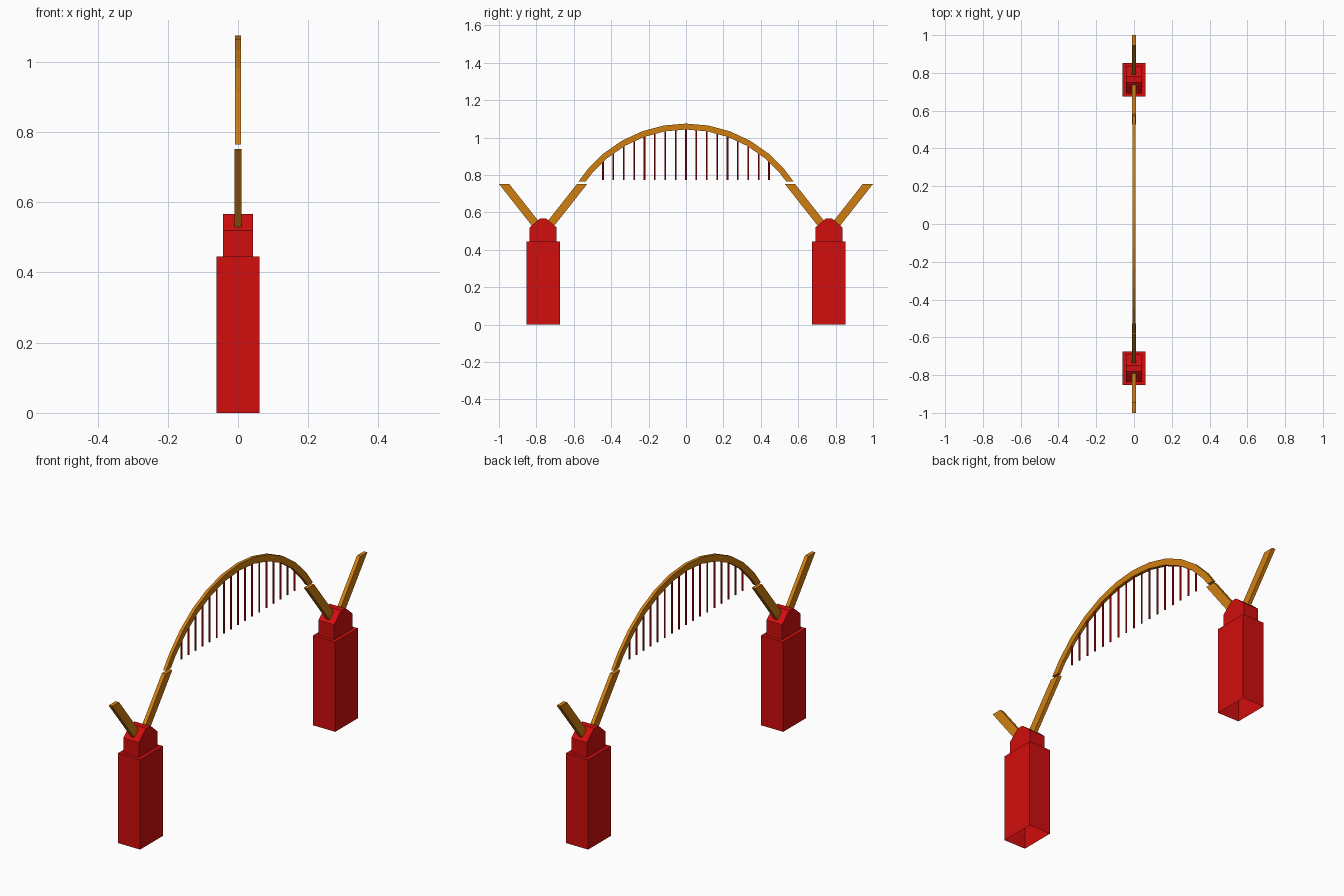
import bpy, bmesh, math
from mathutils import Matrix

cube = bpy.data.objects.get("Cube")
if cube:
    bpy.data.objects.remove(cube, do_unlink=True)


def material(name, rgb):
    m = bpy.data.materials.new(name)
    m.use_nodes = True
    m.diffuse_color = (*rgb, 1)
    m.node_tree.nodes["Principled BSDF"].inputs["Base Color"].default_value = (*rgb, 1)
    return m


RED = material("bridge red", (0.64, 0.004, 0.004))
ORANGE = material("warm orange", (0.63, 0.21, 0.005))


def finish(name, bm, mat):
    bmesh.ops.recalc_face_normals(bm, faces=bm.faces)
    mesh = bpy.data.meshes.new(name)
    bm.to_mesh(mesh)
    bm.free()
    mesh.materials.append(mat)
    obj = bpy.data.objects.new(name, mesh)
    bpy.context.collection.objects.link(obj)
    return obj


def prism(bm, profile, half_width):
    """Extrude a closed (y, z) profile across x."""
    face = bm.faces.new([bm.verts.new((-half_width, y, z)) for y, z in profile])
    new = bmesh.ops.extrude_face_region(bm, geom=[face])["geom"]
    verts = [v for v in new if isinstance(v, bmesh.types.BMVert)]
    bmesh.ops.translate(bm, verts=verts, vec=(2 * half_width, 0, 0))


TOWER_Y = 0.764
PIER_TOP = 0.445

for end, side in (("front", -1), ("back", 1)):
    centre = side * TOWER_Y

    # Pier: tall box, open underneath
    bm = bmesh.new()
    size = Matrix.Diagonal((0.122, 0.179, PIER_TOP, 1))
    bmesh.ops.create_cube(bm, size=1, matrix=Matrix.Translation((0, centre, PIER_TOP / 2)) @ size)
    bm.normal_update()
    bottom = [f for f in bm.faces if f.normal.z < -0.9]
    bmesh.ops.delete(bm, geom=bottom, context='FACES_ONLY')
    finish(f"{end}_pier", bm, RED)

    # Cap with sloping shoulders
    half = [(0.0725, PIER_TOP), (0.0725, 0.519), (0.031, 0.556), (0.016, 0.567)]
    outline = half + [(-y, z) for y, z in reversed(half)]
    bm = bmesh.new()
    prism(bm, [(centre + y, z) for y, z in outline], 0.043)
    finish(f"{end}_pier_cap", bm, RED)

    # Slanted struts cut level at their tops
    strut = [(0.236, 0.752), (0.181, 0.752), (-0.002, 0.52), (0.053, 0.52)]
    for label, way in (("outer", side), ("inner", -side)):
        bm = bmesh.new()
        prism(bm, [(centre + way * y, z) for y, z in strut], 0.0095)
        finish(f"{end}_{label}_strut", bm, ORANGE)

# Arch: faceted band with level ends
ARCH_Z, OUTER, INNER, ARCH_END = 0.387, 0.688, 0.656, 0.765


def arc(radius):
    limit = math.acos((ARCH_END - ARCH_Z) / radius)
    angles = [-limit] + [math.radians(a) for a in range(-50, 51, 10)] + [limit]
    return [(radius * math.sin(a), ARCH_Z + radius * math.cos(a)) for a in angles]


outer, inner = arc(OUTER), arc(INNER)
bm = bmesh.new()
for i in range(len(outer) - 1):
    prism(bm, [outer[i], outer[i + 1], inner[i + 1], inner[i]], 0.008)
# Join the segments into one clean band
bmesh.ops.remove_doubles(bm, verts=bm.verts, dist=0.0001)
inside = [f for f in bm.faces if all(len(e.link_faces) > 2 for e in f.edges)]
bmesh.ops.delete(bm, geom=inside, context='FACES_ONLY')
finish("arch", bm, ORANGE)

# Hangers reaching from the arch down to deck level
HANGER_END = 0.772
bm = bmesh.new()
for i in range(-8, 9):
    y = i * 0.0555
    top = ARCH_Z + math.sqrt(0.668 ** 2 - y * y)
    bmesh.ops.create_cone(
        bm, cap_ends=True, segments=8, radius1=0.0045, radius2=0.0045,
        depth=top - HANGER_END,
        matrix=Matrix.Translation((0, y, (top + HANGER_END) / 2)))
finish("hangers", bm, RED)
